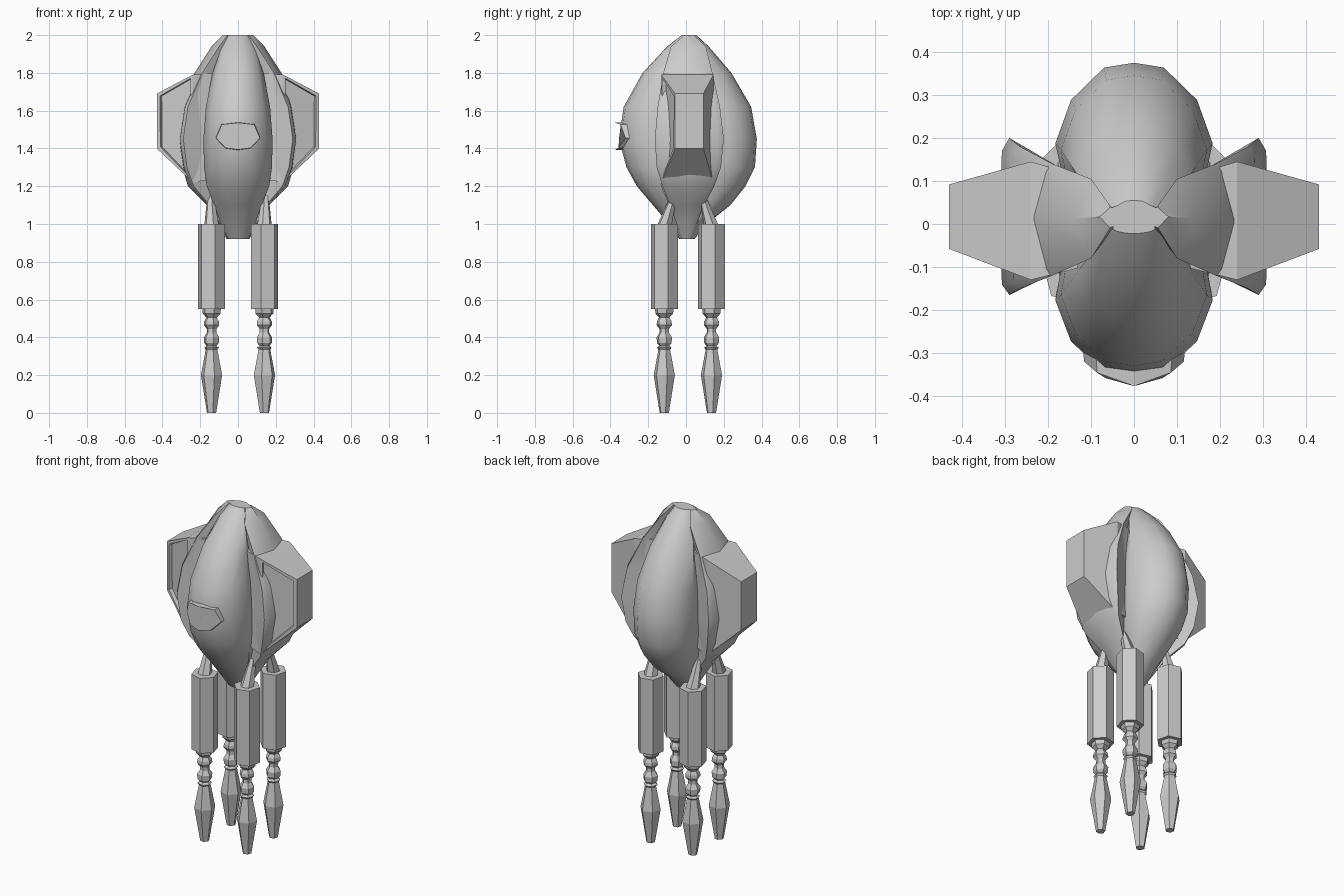
import bpy, bmesh, math
from mathutils import Vector

if "Cube" in bpy.data.objects:
    bpy.data.objects.remove(bpy.data.objects["Cube"])

grey = bpy.data.materials.new("hull grey")
grey.diffuse_color = (0.6, 0.6, 0.6, 1)
grey.use_nodes = True
grey.node_tree.nodes["Principled BSDF"].inputs["Base Color"].default_value = grey.diffuse_color


def finish(name, bm, smooth=None):
    bmesh.ops.recalc_face_normals(bm, faces=bm.faces)
    me = bpy.data.meshes.new(name)
    bm.to_mesh(me)
    bm.free()
    me.materials.append(grey)
    ob = bpy.data.objects.new(name, me)
    bpy.context.collection.objects.link(ob)
    if smooth:
        bpy.ops.object.select_all(action='DESELECT')
        ob.select_set(True)
        bpy.context.view_layer.objects.active = ob
        bpy.ops.object.shade_smooth_by_angle(angle=math.radians(smooth))
    return ob


def loft(bm, rings):
    """Skin a list of closed rings and cap both ends."""
    loops = [[bm.verts.new(p) for p in r] for r in rings]
    n = len(loops[0])
    sides = []
    for a, b in zip(loops, loops[1:]):
        for i in range(n):
            j = (i + 1) % n
            sides.append(bm.faces.new((a[i], a[j], b[j], b[i])))
    bm.faces.new(loops[0])
    bm.faces.new(loops[-1])
    return sides


# Egg body: front and back lobes, grooves, and flared side shields
# z, front depth, back depth, lobe half width, flange x, flange front, flange back, side x
LEVELS = [
    (0.92, .035, .045, .050, .052, .020, .025, .060),
    (1.00, .090, .110, .090, .095, .050, .055, .102),
    (1.10, .175, .235, .125, .150, .085, .095, .165),
    (1.20, .260, .315, .165, .235, .125, .150, .265),
    (1.30, .315, .365, .180, .270, .155, .185, .295),
    (1.45, .355, .375, .183, .290, .165, .200, .310),
    (1.62, .330, .345, .170, .265, .150, .180, .285),
    (1.80, .230, .240, .135, .190, .120, .140, .230),
    (1.94, .100, .120, .085, .100, .080, .105, .140),
    (2.00, .022, .055, .050, .055, .008, .042, .080),
]


def quarter(depth, w, fx, f):
    return [(0, depth), (.38 * w, .97 * depth), (.8 * w, .77 * depth),
            (w, .5 * depth), (.93 * w, .65 * f), (fx, f), (fx * 1.06, f * .85)]


def section(z, yf, yb, w, fx, ff, fb, sx):
    front = [(x, -y) for x, y in quarter(yf, w, fx, ff)]
    back = quarter(yb, w, fx, fb)
    right = front + [(sx, (fb - ff) / 2)] + back[::-1]
    left = [(-x, y) for x, y in right[1:-1]][::-1]
    return [(x, y, z) for x, y in right + left]


bm = bmesh.new()
loft(bm, [section(*lv) for lv in LEVELS])
finish("body", bm, 35)


# Side pods with a recessed panel in the front face
def pod_ring(x, y0, y1, z0, z1):
    return [(x, y0, z0), (x, y1, z0), (x, y1, z1), (x, y0, z1)]


for side, s in (("right", 1), ("left", -1)):
    bm = bmesh.new()
    rings = [pod_ring(.12, -.10, .11, 1.24, 1.80),
             pod_ring(.24, -.13, .145, 1.22, 1.79),
             pod_ring(.43, -.058, .092, 1.40, 1.69)]
    faces = loft(bm, [[(s * x, y, z) for x, y, z in r] for r in rings])
    bmesh.ops.recalc_face_normals(bm, faces=bm.faces)
    panel = faces[7]
    bmesh.ops.inset_region(bm, faces=[panel], thickness=.022, depth=0)
    push = panel.normal.copy() * -.02
    bmesh.ops.inset_region(bm, faces=[panel], thickness=.002, depth=0)
    bmesh.ops.translate(bm, verts=panel.verts, vec=push)
    finish(side + "_pod", bm)

# Visor plate on the front lobe, bent around the hull
half = [(0, 1.54), (.09, 1.53), (.122, 1.455), (.07, 1.40), (0, 1.39)]
outline = half + [(-x, z) for x, z in half[1:-1]][::-1]


def bent(offset, k):
    return [(x * k, -.377 + .055 * (x / .12) ** 2 + offset, 1.46 + (z - 1.46) * k)
            for x, z in outline]


bm = bmesh.new()
loft(bm, [bent(0, .95), bent(.06, 1)])
finish("visor", bm)


# Legs: leaning strut, hexagonal casing, beaded joint and pointed foot
def hexagon(c, r, z, turn):
    return [(c[0] + r * math.cos(turn + i * math.pi / 3),
             c[1] + r * math.sin(turn + i * math.pi / 3), z) for i in range(6)]


FOOT = [(0, .025), (.20, .058), (.335, .032), (.345, .04), (.355, .027),
        (.37, .04), (.40, .042), (.425, .026), (.445, .026), (.465, .042),
        (.485, .04), (.505, .028), (.525, .048), (.56, .052)]

for side, s in (("right", 1), ("left", -1)):
    for end, y in (("front", -.115), ("back", .135)):
        c = (.14 * s, y)
        turn = math.radians(15 if s > 0 else 45)
        tag = "%s_%s_" % (end, side)
        bm = bmesh.new()
        loft(bm, [hexagon(c, .074, .55, turn), hexagon(c, .074, 1.0, turn)])
        finish(tag + "leg_casing", bm)
        bm = bmesh.new()
        loft(bm, [hexagon(c, r, z, turn) for z, r in FOOT])
        finish(tag + "foot", bm)
        top = (.145 * s, y - math.copysign(.05, y))
        bm = bmesh.new()
        loft(bm, [hexagon(c, .04, .99, turn), hexagon(top, .018, 1.15, turn)])
        finish(tag + "strut", bm)
